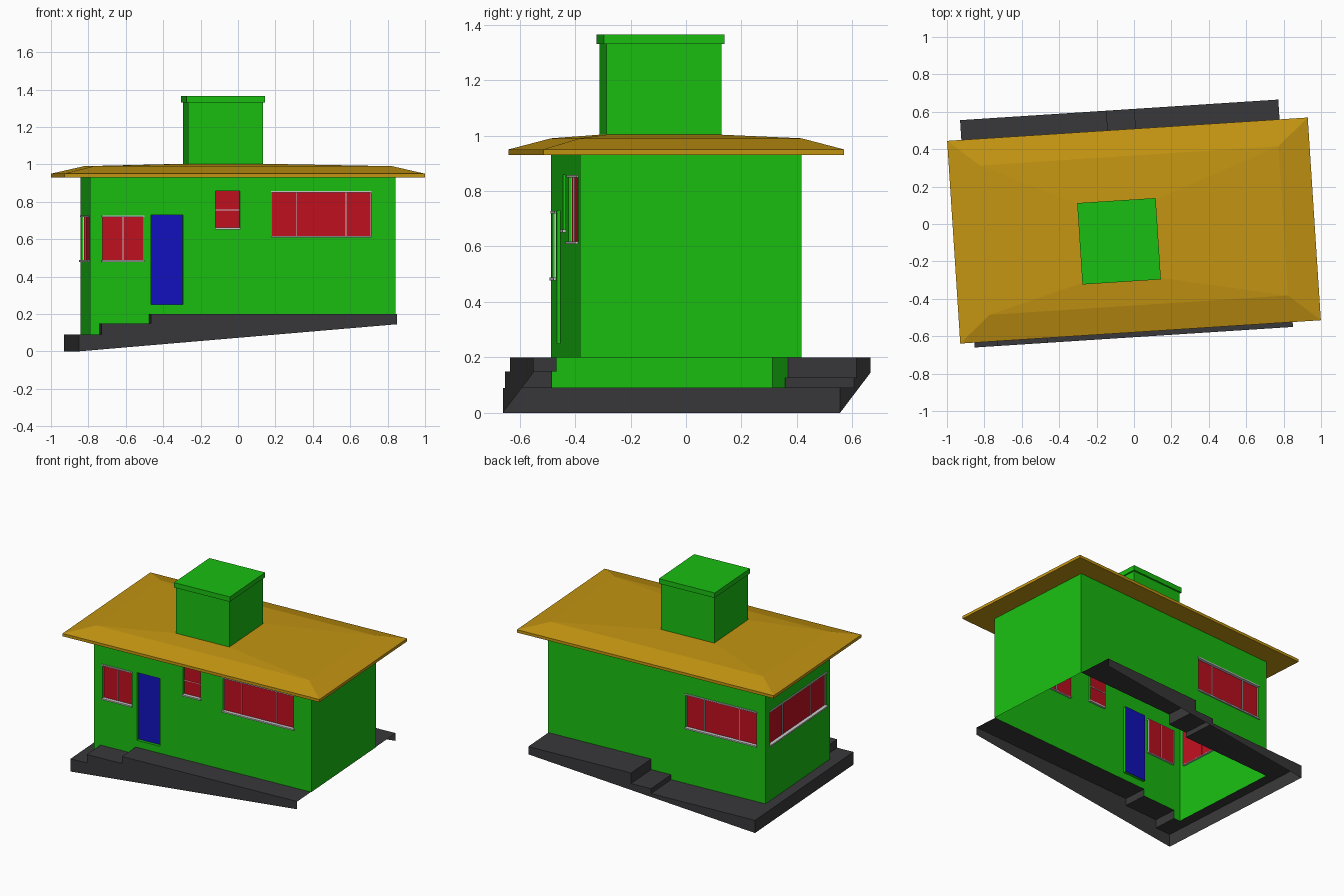
import bpy
from math import radians
from mathutils import Matrix, Vector

if "Cube" in bpy.data.objects:
    bpy.data.objects.remove(bpy.data.objects["Cube"])

# The whole house is turned slightly about z
PLACE = Matrix.Translation((0, -0.035, 0)) @ Matrix.Rotation(radians(3.7), 4, 'Z')


def material(name, rgb):
    m = bpy.data.materials.new(name)
    m.diffuse_color = (*rgb, 1)
    m.use_nodes = True
    m.node_tree.nodes["Principled BSDF"].inputs["Base Color"].default_value = m.diffuse_color
    return m


GREEN = material("green_paint", (0.01, 0.52, 0.006))
GOLD = material("gold_roof", (0.55, 0.30, 0.006))
DARK = material("dark_paving", (0.04, 0.04, 0.043))
RED = material("red_panes", (0.52, 0.005, 0.014))
BLUE = material("blue_door", (0.006, 0.006, 0.52))


def make(name, verts, faces, mat=None):
    mesh = bpy.data.meshes.new(name)
    mesh.from_pydata([PLACE @ Vector(v) for v in verts], [], faces)
    if mat:
        mesh.materials.append(mat)
    ob = bpy.data.objects.new(name, mesh)
    bpy.context.collection.objects.link(ob)
    return ob


def quads(name, polys, mat=None):
    verts = [p for q in polys for p in q]
    return make(name, verts, [range(i, i + 4) for i in range(0, len(verts), 4)], mat)


def stack(name, rings, cx, cy, mat):
    """Rectangles (half x, half y, z) joined upwards and closed at both ends."""
    verts = [(cx + sx * a, cy + sy * b, z) for a, b, z in rings
             for sx, sy in ((-1, -1), (1, -1), (1, 1), (-1, 1))]
    faces = [(3, 2, 1, 0)]
    for r in range(len(rings) - 1):
        for i in range(4):
            a, b = r * 4 + i, r * 4 + (i + 1) % 4
            faces.append((a, b, b + 4, a + 4))
    n = len(verts)
    faces.append((n - 4, n - 3, n - 2, n - 1))
    return make(name, verts, faces, mat)


def box_quads(p, u0, u1, z0, z1, d0, d1):
    """Six faces of a bar in wall coordinates."""
    c = [p(u, z, d) for d in (d0, d1) for u, z in ((u0, z0), (u1, z0), (u1, z1), (u0, z1))]
    idx = [(3, 2, 1, 0), (4, 5, 6, 7)] + [(i, (i + 1) % 4, (i + 1) % 4 + 4, i + 4) for i in range(4)]
    return [[c[i] for i in f] for f in idx]


def wall(name, origin, u_dir, length, steps, openings=()):
    """Wall sheet with stepped foot; openings = (kind, u0, u1, z0, z1)."""
    ux, uy = u_dir

    def p(u, z, d=0):
        return (origin[0] + ux * u + uy * d, origin[1] + uy * u - ux * d, z)

    us = sorted({0, length} | {s[0] for s in steps} | {u for o in openings for u in o[1:3]})
    zs = sorted({0.93} | {s[1] for s in steps} | {z for o in openings for z in o[3:5]})
    polys = []
    for a, b in zip(us, us[1:]):
        mid = (a + b) / 2
        foot = [z for u, z in steps if u < mid][-1]
        for c, e in zip(zs, zs[1:]):
            zm = (c + e) / 2
            hole = any(o[1] < mid < o[2] and o[3] < zm < o[4] for o in openings)
            if zm > foot and not hole:
                polys.append([p(a, c), p(b, c), p(b, e), p(a, e)])
    for i, (kind, a, b, c, e) in enumerate(openings, 1):
        d = -0.02 if kind == "door" else -0.014
        # reveal around the opening
        ring = [(a, c), (b, c), (b, e), (a, e)]
        for (q, r), (s, t) in zip(ring, ring[1:] + ring[:1]):
            polys.append([p(q, r), p(s, t), p(s, t, d), p(q, r, d)])
        leaf = [[p(a, c, d), p(b, c, d), p(b, e, d), p(a, e, d)]]
        quads(f"{name}_{kind}_{i}", leaf, BLUE if kind == "door" else RED)
        if kind == "door":
            continue
        # sill, head, side bars and mullions
        w = b - a
        bars = box_quads(p, a - 0.004, b + 0.004, c - 0.004, c + 0.006, d, 0.01)
        if kind == "small":
            zc = (c + e) / 2
            bars += box_quads(p, a, b, zc - 0.002, zc + 0.002, d - 0.004, d + 0.003)
        else:
            bars += box_quads(p, a - 0.004, b + 0.004, e - 0.006, e + 0.003, d, 0.006)
            for t in ((0, 0.5, 1) if kind == "pair" else (0, 0.25, 0.75, 1)):
                m = a + w * t
                bars += box_quads(p, m - 0.002, m + 0.002, c, e, d - 0.004, d + 0.005)
        quads(f"{name}_window_frame_{i}", bars)
    quads(name, polys, GREEN)


# Walls
HX, HY = 0.818, 0.4
wall("front_wall", (-HX, -HY), (1, 0), 2 * HX, [(0, 0.09), (0.05, 0.15), (0.315, 0.2)],
     [("pair", 0.066, 0.286, 0.482, 0.724), ("door", 0.326, 0.497, 0.25, 0.73),
      ("small", 0.672, 0.802, 0.655, 0.857), ("triple", 0.972, 1.504, 0.612, 0.855)])
wall("right_wall", (HX, -HY), (0, 1), 2 * HY, [(0, 0.2)])
wall("back_wall", (HX, HY), (-1, 0), 2 * HX, [(0, 0.2), (0.776, 0.125), (0.926, 0.09)],
     [("triple", 1.035, 1.568, 0.482, 0.724)])
wall("left_wall", (-HX, HY), (0, -1), 2 * HY, [(0, 0.09)],
     [("triple", 0.055, 0.755, 0.482, 0.724)])

# Stepped path: open shell of treads, risers and skirts with a sloping foot
X0, X1 = -0.89, 0.815


def foot_z(x):
    return 0.145 * (x - X0) / (X1 - X0)


def path(name, y_in, y_out, treads):
    polys = []
    ends = [t[0] for t in treads[1:]] + [X1]
    last = None
    for (a, z), b in zip(treads, ends):
        tread = [(a, y_out, z), (b, y_out, z), (b, y_in, z), (a, y_in, z)]
        skirt = [(a, y_out, foot_z(a)), (b, y_out, foot_z(b)), (b, y_out, z), (a, y_out, z)]
        parts = [tread, skirt]
        if last is not None:
            parts.append([(a, y_in, last), (a, y_out, last), (a, y_out, z), (a, y_in, z)])
        polys += parts if y_out < 0 else [q[::-1] for q in parts]
        last = z
    quads(name, polys, DARK)


YF, YB = -0.569, 0.649
path("front_path", -HY, YF, [(X0, 0.09), (-0.768, 0.15), (-0.503, 0.2)])
path("back_path", HY, YB, [(X0, 0.09), (-0.108, 0.125), (0.042, 0.2)])
quads("left_path", [
    [(X0, -HY, 0.09), (-HX, -HY, 0.09), (-HX, HY, 0.09), (X0, HY, 0.09)],
    [(X0, YB, 0), (X0, YF, 0), (X0, YF, 0.09), (X0, YB, 0.09)]], DARK)

# Roof: eaves, steep border, nearly flat top
CX, CY = -0.0835, -0.052
roof = stack("roof", [(0.966, 0.543, 0.93), (0.966, 0.543, 0.95), (0.80, 0.40, 0.99),
                      (0.2, 0.207, 1.003)], 0, 0, GOLD)
# shift the top ring so the roof rises to the chimney foot
shift = PLACE.to_3x3() @ Vector((CX, CY, 0))
for v in roof.data.vertices[12:16]:
    v.co += shift

# Chimney block with its projecting cap
stack("chimney", [(0.2, 0.207, 1.0), (0.2, 0.207, 1.33), (0.21, 0.218, 1.33),
                  (0.21, 0.218, 1.365)], CX, CY, GREEN)
